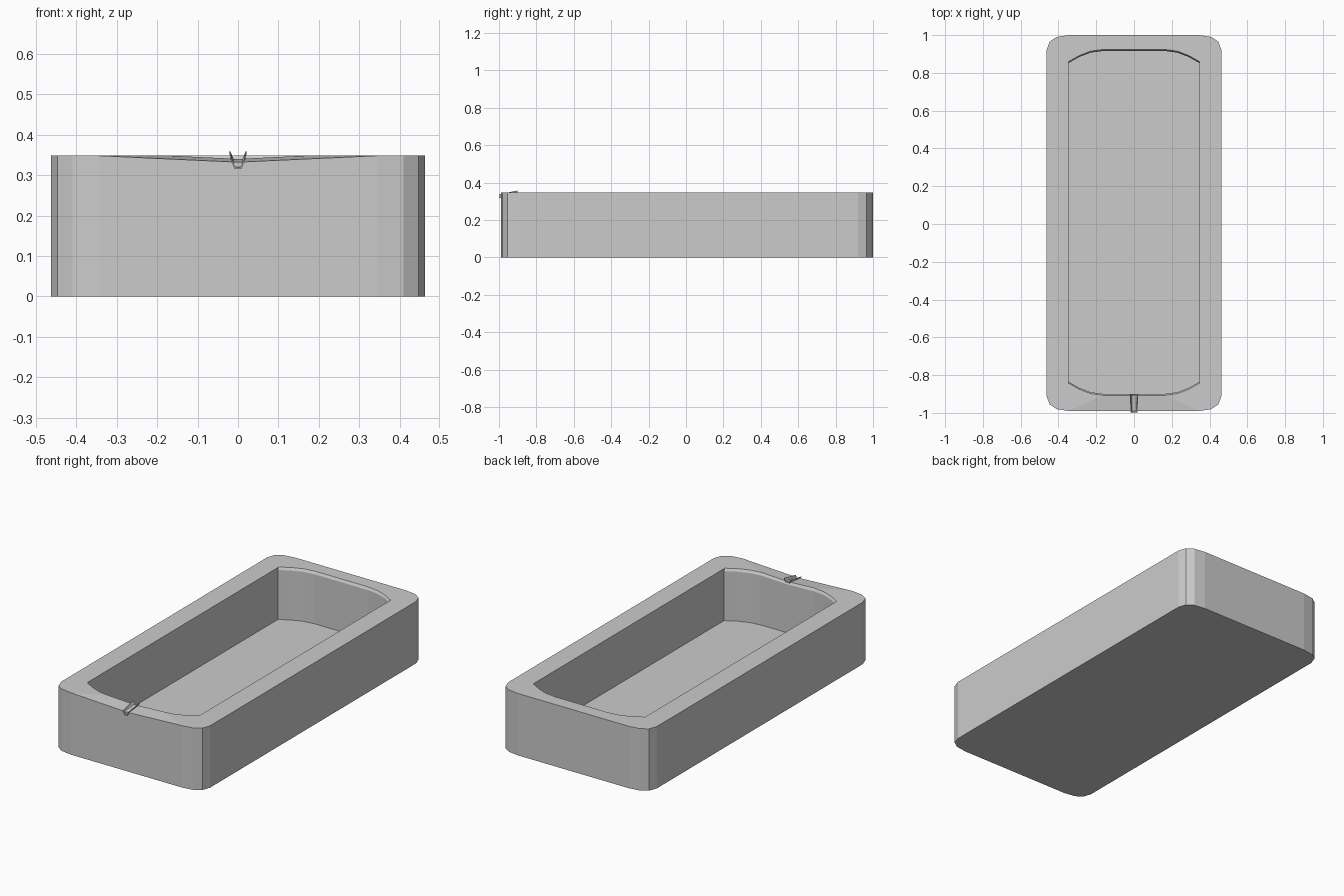
import bpy, bmesh

if "Cube" in bpy.data.objects:
    bpy.data.objects.remove(bpy.data.objects["Cube"])

H, FLOOR = 0.348, 0.056

# quarter outlines (x, y) of the outside wall and of the basin, same point count
OUTER = [(0.463, 0.92), (0.447, 0.965), (0.41, 0.99), (0.345, 1.0)]
BASIN = [(0.348, 0.855), (0.29, 0.888), (0.23, 0.911), (0.165, 0.92)]


def outline(quarter, front_shift, grow=0.0):
    """Mirror a quarter into a full loop, with a middle point on each short end."""
    y_end = quarter[-1][1] + grow
    back = [(x, y + grow) for x, y in quarter] + [(0, y_end)]
    back += [(-x, y + grow) for x, y in reversed(quarter)]
    front = [(-x, -y + front_shift) for x, y in back]
    return back + front


def finish(name, bm):
    bmesh.ops.recalc_face_normals(bm, faces=bm.faces)
    mesh = bpy.data.meshes.new(name)
    bm.to_mesh(mesh)
    bm.free()
    ob = bpy.data.objects.new(name, mesh)
    bpy.context.collection.objects.link(ob)
    return ob


def bridge(bm, a, b):
    n = len(a)
    for i in range(n):
        bm.faces.new((a[i], a[(i + 1) % n], b[(i + 1) % n], b[i]))


# Tray body: outside wall, flat rim, small lip, basin wall, basin floor
bm = bmesh.new()
MID_FRONT = 13  # index of the middle point on the front end


def ring(pts, z, dip=0.0):
    vs = [bm.verts.new((x, y, z)) for x, y in pts]
    vs[MID_FRONT].co.z -= dip
    return vs


rings = [
    ring(outline(OUTER, 0.01), 0),
    ring(outline(OUTER, 0.01), H, 0.016),
    ring(outline(BASIN, 0.017, 0.004), H, 0.008),
    ring(outline(BASIN, 0.017, -0.004), H - 0.014, 0.006),
    ring(outline(BASIN, 0.017, -0.004), FLOOR),
]
for a, b in zip(rings, rings[1:]):
    bridge(bm, a, b)
bm.faces.new(rings[0])
bm.faces.new(rings[-1])
finish("tray_body", bm)

# Pouring spout: thin open trough, wide at the basin and sloping down outwards
bm = bmesh.new()
sections = []
for y, w_top, w_low, z_top, z_low in ((-0.900, 0.022, 0.013, 0.358, 0.336),
                                      (-0.998, 0.018, 0.009, 0.338, 0.316)):
    t = 0.003
    prof = [(-w_top, z_top), (-w_low, z_low), (w_low, z_low), (w_top, z_top),
            (w_top - t, z_top), (w_low - t, z_low + t),
            (t - w_low, z_low + t), (t - w_top, z_top)]
    sections.append([bm.verts.new((x, y, z)) for x, z in prof])
bridge(bm, *sections)
for s in sections:
    for a, b, c, d in ((0, 1, 6, 7), (1, 2, 5, 6), (2, 3, 4, 5)):
        bm.faces.new((s[a], s[b], s[c], s[d]))
finish("pouring_spout", bm)
